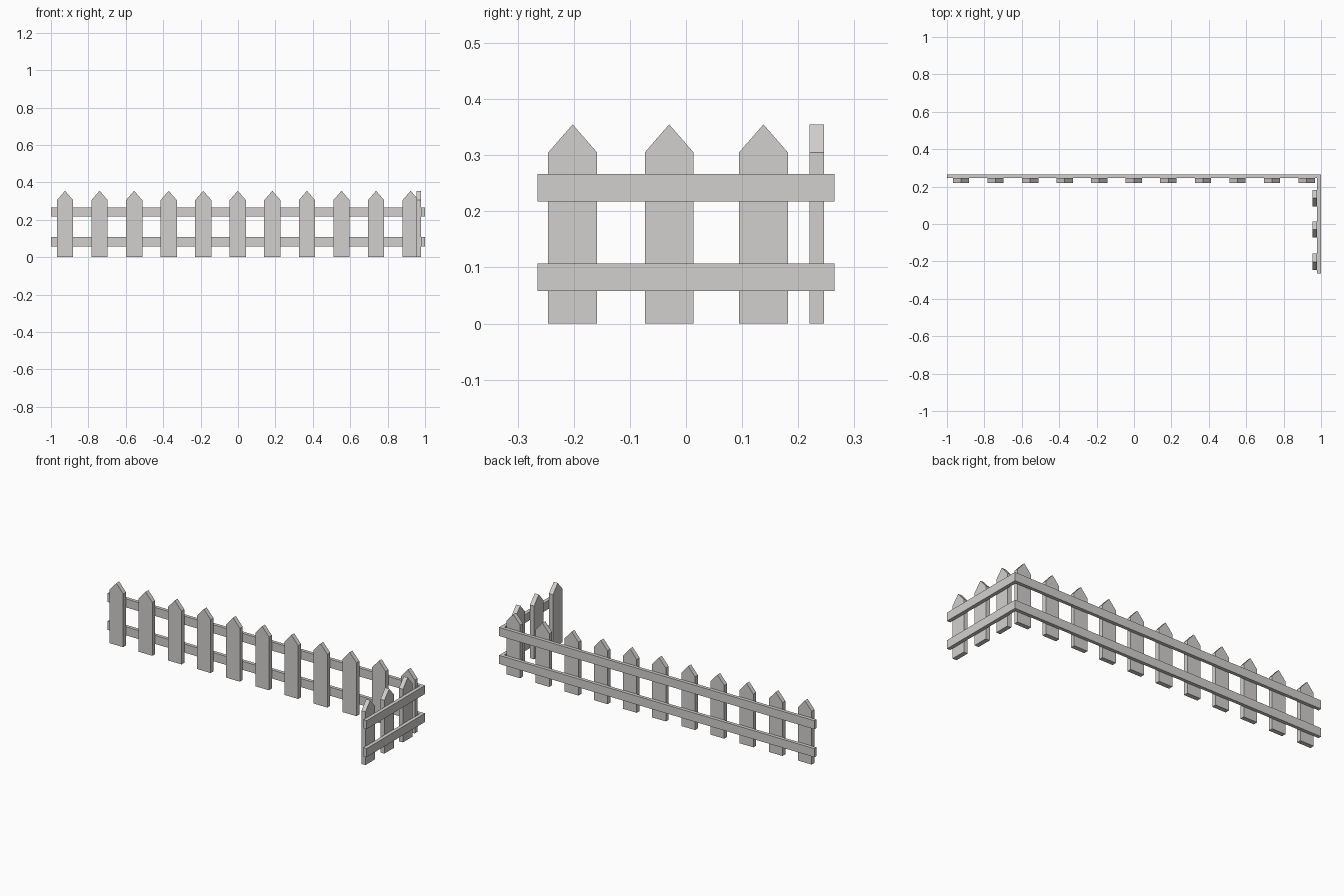
import bpy

if "Cube" in bpy.data.objects:
    bpy.data.objects.remove(bpy.data.objects["Cube"])

wood = bpy.data.materials.new("pale_grey_wood")
wood.diffuse_color = (0.64, 0.63, 0.615, 1)
wood.use_nodes = True
wood.node_tree.nodes["Principled BSDF"].inputs["Base Color"].default_value = wood.diffuse_color


def prism(name, profile, place, lo, hi):
    """Extrude a 2D profile from lo to hi; place maps (u, v, depth) to xyz."""
    n = len(profile)
    verts = [place(u, v, d) for d in (lo, hi) for u, v in profile]
    faces = [tuple(reversed(range(n))), tuple(range(n, 2 * n))]
    faces += [(i, (i + 1) % n, n + (i + 1) % n, n + i) for i in range(n)]
    mesh = bpy.data.meshes.new(name)
    mesh.from_pydata(verts, [], faces)
    mesh.materials.append(wood)
    obj = bpy.data.objects.new(name, mesh)
    bpy.context.collection.objects.link(obj)
    # make normals point outwards whatever the mapping's handedness
    if (mesh.polygons[0].center - mesh.polygons[1].center).dot(mesh.polygons[0].normal) < 0:
        mesh.flip_normals()
    return obj


# Pointed picket outline centred on c
def picket(c, w=0.0435, shoulder=0.305, top=0.355):
    return [(c - w, 0), (c + w, 0), (c + w, shoulder), (c, top), (c - w, shoulder)]


# Long run of pickets along the back
for i in range(11):
    prism(f"back_picket_{i + 1}", picket(-0.925 + 0.1848 * i),
          lambda u, v, d: (u, d, v), 0.22, 0.2455)

# Short run of pickets on the right
for i, y in enumerate((-0.202, -0.030, 0.138)):
    prism(f"side_picket_{i + 1}", picket(y),
          lambda u, v, d: (d, u, v), 0.954, 0.9795)

# L-shaped rails turning the corner
corner = [(-1, 0.2455), (0.9795, 0.2455), (0.9795, -0.265),
          (1, -0.265), (1, 0.265), (-1, 0.265)]
for name, z in (("lower_rail", 0.058), ("upper_rail", 0.218)):
    prism(name, corner, lambda u, v, d: (u, v, d), z, z + 0.049)
